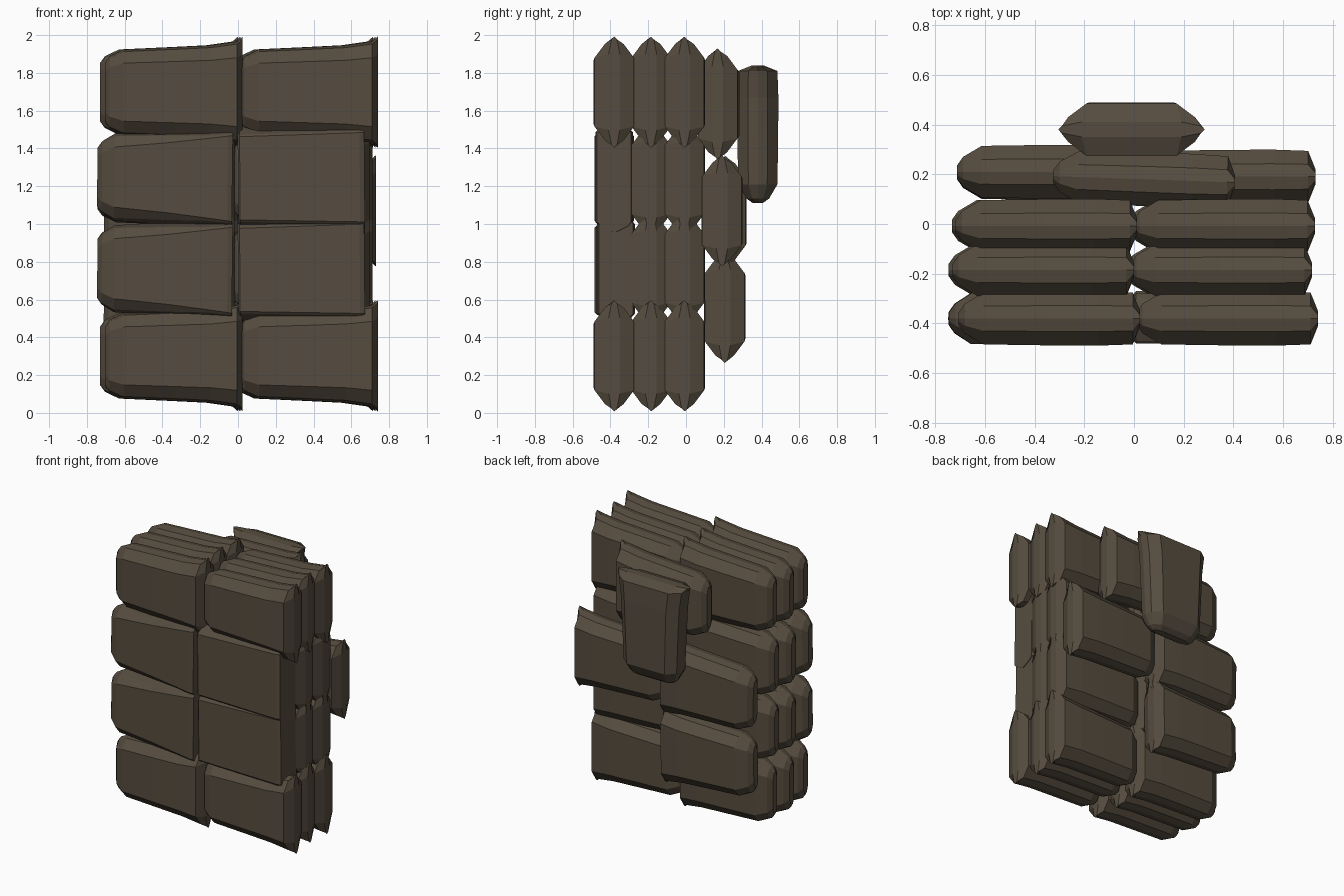
import bpy, bmesh
from mathutils import Matrix
from math import radians

if "Cube" in bpy.data.objects:
    bpy.data.objects.remove(bpy.data.objects["Cube"])

mat = bpy.data.materials.new("dark_brown_cloth")
mat.diffuse_color = (0.093, 0.073, 0.050, 1)
mat.use_nodes = True
mat.node_tree.nodes["Principled BSDF"].inputs["Base Color"].default_value = mat.diffuse_color

# cross-section as fractions of (half thickness, half height)
SOFT = [(0, 1), (.48, .95), (1, .68), (1, -.68), (.48, -.95),
        (0, -1), (-.48, -.95), (-1, -.68), (-1, .68), (-.48, .95)]
FLAT = [(0, 1), (.8, .88), (1, .8), (1, -.8), (.8, -.88),
        (0, -1), (-.9, -.84), (-1, -.8), (-1, .8), (-.9, .84)]

# rings along the length: position, half height, half thickness, blend from soft to flat
SEAMED = [(-.36, .155, .025, 0), (-.335, .19, .06, 0), (-.26, .226, .104, 0), (0, .238, .108, 0),
          (.2, .248, .109, 0), (.34, .268, .104, 0), (.37, .294, .03, 0)]
CUT = [(-.37, .155, .025, 0), (-.345, .19, .06, 0), (-.28, .23, .102, .1), (0, .25, .104, .5),
       (.2, .265, .104, .9), (.32, .28, .104, 1), (.345, .285, .095, 1)]
PANEL = [(-.34, .265, .09, 1), (-.33, .275, .1, 1), (.305, .295, .1, 1), (.33, .295, .09, 1)]


def bag(name, loc, rings=SEAMED, rot=None):
    bm = bmesh.new()
    loops = [[bm.verts.new((u, t * (a + (c - a) * k), h * (b + (d - b) * k)))
              for (a, b), (c, d) in zip(SOFT, FLAT)] for u, h, t, k in rings]
    n = len(SOFT)
    for p, q in zip(loops, loops[1:]):
        for i in range(n):
            bm.faces.new((p[i], p[(i + 1) % n], q[(i + 1) % n], q[i]))
    bm.faces.new(loops[0])
    bm.faces.new(loops[-1][::-1])
    bmesh.ops.recalc_face_normals(bm, faces=bm.faces)
    me = bpy.data.meshes.new(name)
    bm.to_mesh(me)
    bm.free()
    me.materials.append(mat)
    ob = bpy.data.objects.new(name, me)
    bpy.context.collection.objects.link(ob)
    ob.matrix_world = Matrix.Translation(loc) @ (rot or Matrix())
    return ob


def turn(deg, axis):
    return Matrix.Rotation(radians(deg), 4, axis)


# three full layers, four rows, two columns
rows = [.302, .765, 1.235, 1.698]
layers = [(-.38, 0), (-.185, -.025), (-.008, -.012)]
for li, (y, dx) in enumerate(layers):
    for ri, z in enumerate(rows):
        inner = ri in (1, 2)
        for side, x in (("left", -.345), ("right", .37)):
            name = f"bag_layer{li + 1}_row{ri + 1}_{side}"
            if li == 0 and inner:
                # flat-ended bags in the middle of the front
                if side == "left":
                    bag(name, (-.375, y, z + (-.005 if ri == 1 else .01)), CUT,
                        rot=turn(.7, 'Y'))
                else:
                    bag(name, (.34, y + (.01 if ri == 1 else 0), z + (-.005 if ri == 1 else .01)),
                        PANEL, rot=turn(-.5, 'Y'))
            else:
                bag(name, (x + dx - (.015 if inner else 0), y, z))

# loose bags leaning on the back
bag("back_bag_low_left", (-.35, .205, .565), rot=turn(1, 'Y'))
bag("back_bag_mid_left", (-.35, .21, 1.06), rot=turn(-1, 'Y'))
bag("back_bag_mid_right", (.36, .19, 1.07))
bag("back_bag_top", (.035, .18, 1.635), rot=turn(-2, 'Z'))
bag("back_bag_upright", (-.01, .38, 1.47), rot=turn(-90, 'Y'))
